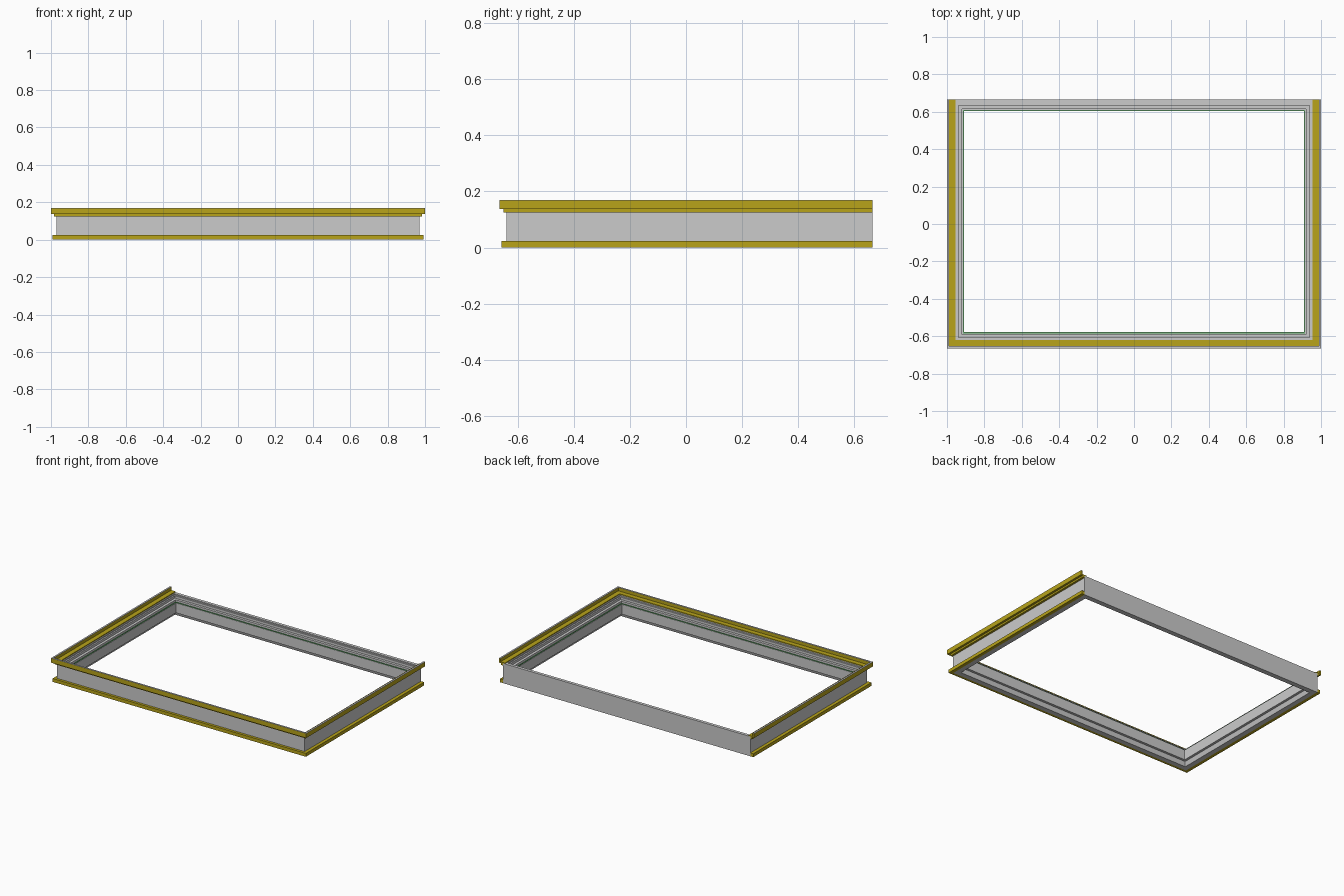
import bpy, bmesh

if "Cube" in bpy.data.objects:
    bpy.data.objects.remove(bpy.data.objects["Cube"])

HX, HY = 1.0, 0.665   # half length and half depth of the frame


def material(name, color):
    m = bpy.data.materials.new(name)
    m.diffuse_color = color
    m.use_nodes = True
    m.node_tree.nodes["Principled BSDF"].inputs["Base Color"].default_value = m.diffuse_color
    return m


yellow = material("yellow_trim", (0.48, 0.37, 0.01, 1))
green = material("green_seal", (0.08, 0.4, 0.1, 1))


def sweep(name, profile, inset=0.0, closed=False, mat=None):
    """Sweep a (inward offset, height) profile with mitred corners.
    Open sweeps follow left, front, right; closed ones include the back."""
    bm = bmesh.new()
    stations = [[] for _ in range(4)]
    for d, z in profile:
        x, yf = HX - inset - d, -(HY - (inset - 0.005 if closed else inset) - d)
        yb = HY - d if closed else HY
        for s, co in zip(stations, ((-x, yb), (-x, yf), (x, yf), (x, yb))):
            s.append(bm.verts.new((co[0], co[1], z)))
    n = len(profile)
    for i in range(4 if closed else 3):
        a, b = stations[i], stations[(i + 1) % 4]
        for j in range(n):
            k = (j + 1) % n
            bm.faces.new((a[j], a[k], b[k], b[j]))
    if not closed:
        bm.faces.new(stations[0])
        bm.faces.new(stations[3][::-1])
    bmesh.ops.recalc_face_normals(bm, faces=bm.faces)
    me = bpy.data.meshes.new(name)
    bm.to_mesh(me)
    bm.free()
    ob = bpy.data.objects.new(name, me)
    bpy.context.collection.objects.link(ob)
    if mat:
        me.materials.append(mat)
    return ob


# Grey curb, stepping down towards the opening
sweep("frame_body", [
    (0, 0), (0, 0.14), (0.022, 0.14), (0.022, 0.132), (0.032, 0.132),
    (0.032, 0.115), (0.05, 0.115), (0.05, 0.10), (0.062, 0.10),
    (0.062, 0.03), (0.045, 0.03), (0.035, 0)], inset=0.03, closed=True)

# Green seal along the inner wall
sweep("inner_seal", [
    (0.055, 0.10), (0.055, 0.104), (0.059, 0.104), (0.059, 0.10)],
    inset=0.03, closed=True, mat=green)

# Yellow upper trim: upstanding lip, gutter floor and lower flange
sweep("upper_trim", [
    (0, 0.137), (0, 0.168), (0.012, 0.168), (0.012, 0.146), (0.045, 0.146),
    (0.045, 0.138), (0.031, 0.138), (0.031, 0.125), (0.015, 0.125),
    (0.015, 0.137)], mat=yellow)

# Thin grey cap on the lip
sweep("lip_cap", [(0, 0.168), (0, 0.17), (0.012, 0.17), (0.012, 0.168)])

# Yellow lower trim around the foot
sweep("lower_trim", [(0.007, 0), (0.007, 0.024), (0.031, 0.024), (0.031, 0)],
      mat=yellow)
